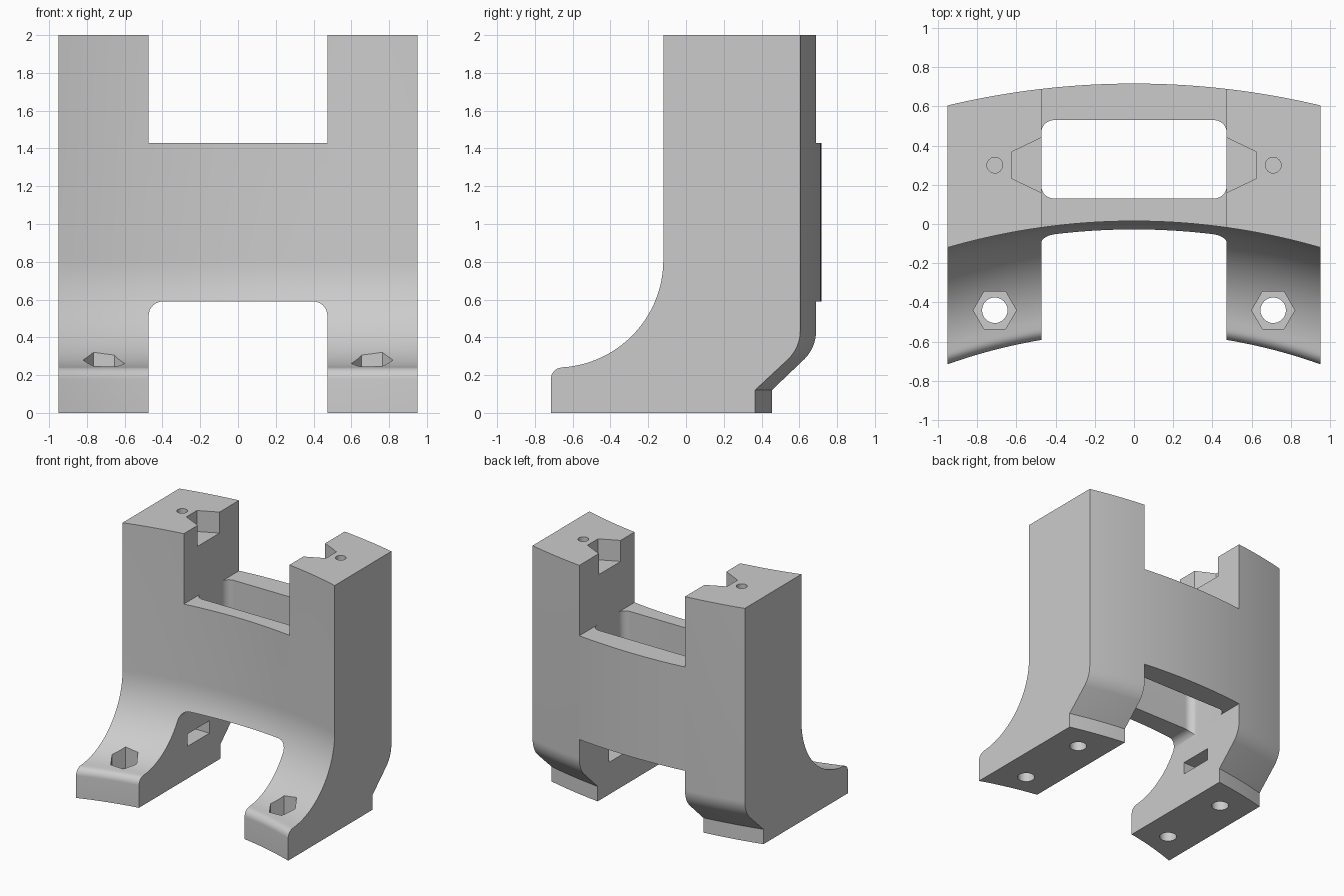
import bpy, bmesh, math
from mathutils import Vector

if "Cube" in bpy.data.objects:
    bpy.data.objects.remove(bpy.data.objects["Cube"])

CY = -3.395          # centre of the plan curve (x = 0)
HW = 0.95            # half width
IN = 0.473           # half width of the openings


def arc(cx, cy, r, a0, a1, n):
    return [(cx + r * math.cos(math.radians(a0 + (a1 - a0) * i / n)),
             cy + r * math.sin(math.radians(a0 + (a1 - a0) * i / n))) for i in range(n + 1)]


def make(name, bm):
    bmesh.ops.recalc_face_normals(bm, faces=bm.faces)
    me = bpy.data.meshes.new(name)
    bm.to_mesh(me)
    bm.free()
    ob = bpy.data.objects.new(name, me)
    bpy.context.collection.objects.link(ob)
    return ob


def prism(name, pts, lo, hi, axis):
    """Extrude a 2D outline along z (outline in x, y) or along y (outline in x, z)."""
    bm = bmesh.new()
    put = (lambda p, t: (p[0], p[1], t)) if axis == 'z' else (lambda p, t: (p[0], t, p[1]))
    a = [bm.verts.new(put(p, lo)) for p in pts]
    b = [bm.verts.new(put(p, hi)) for p in pts]
    bm.faces.new(a)
    bm.faces.new(b)
    for i in range(len(pts)):
        j = (i + 1) % len(pts)
        bm.faces.new((a[i], a[j], b[j], b[i]))
    return make(name, bm)


def rect(x0, y0, x1, y1):
    return [(x0, y0), (x1, y0), (x1, y1), (x0, y1)]


def circle(x, y, r, n=32, start=0):
    return arc(x, y, r, start, start + 360, n)[:-1]


# Body: side profile at the outer edge, swept along the curved plan
profile = [(-0.715, 0.0)]
profile += arc(-0.655, 0.18, 0.06, 180, 95, 8)
profile += arc(-0.69, 0.81, 0.57, 274, 360, 28)
profile += [(-0.12, 2.0), (0.605, 2.0)]
profile += arc(0.395, 0.435, 0.21, 0, -45, 10)
profile += [(0.365, 0.12), (0.365, 0.0)]
bm = bmesh.new()
cols = []
N = 48
for i in range(N + 1):
    x = -HW + 2 * HW * i / N
    col = []
    for y, z in profile:
        r2 = HW ** 2 + (y - CY) ** 2
        col.append(bm.verts.new((x, math.sqrt(r2 - x * x) + CY, z)))
    cols.append(col)
for a, b in zip(cols, cols[1:]):
    for k in range(len(profile)):
        m = (k + 1) % len(profile)
        bm.faces.new((a[k], a[m], b[m], b[k]))
bm.faces.new(cols[0])
bm.faces.new(cols[-1])
body = make("bracket_body", bm)

cutters = []
# Upper opening between the towers
cutters.append(prism("upper_gap", rect(-IN, 1.43, IN, 2.5), -1.5, 1.5, 'y'))
# Lower opening between the legs: rounded at the front wall, square at the back wall
R = 0.075
arch = [(-IN, -0.5), (IN, -0.5)]
arch += arc(IN - R, 0.59 - R, R, 0, 90, 8) + arc(-IN + R, 0.59 - R, R, 90, 180, 8)
cutters.append(prism("lower_gap_front", arch, -1.5, 0.33, 'y'))
cutters.append(prism("lower_gap_back", rect(-IN, -0.5, IN, 0.59), 0.3, 1.5, 'y'))
# Vertical pocket with rounded corners
x0, y0, y1, r = IN - 0.065, 0.13 + 0.065, 0.53 - 0.065, 0.065
pocket = (arc(x0, y0, r, -90, 0, 8) + arc(x0, y1, r, 0, 90, 8)
          + arc(-x0, y1, r, 90, 180, 8) + arc(-x0, y0, r, 180, 270, 8))
cutters.append(prism("pocket", pocket, 0.3, 1.8, 'z'))

for s in (-1, 1):
    # Tapered notch in the top of each tower
    notch = [(s * 0.4, 0.475), (s * IN, 0.44), (s * 0.625, 0.367),
             (s * 0.625, 0.233), (s * IN, 0.16), (s * 0.4, 0.125)]
    cutters.append(prism("top_notch", notch, 1.83, 2.5, 'z'))
    cutters.append(prism("top_hole", circle(s * 0.71, 0.3, 0.04, 24), 1.6, 2.5, 'z'))
    # Front bolt hole with hexagonal recess
    cutters.append(prism("front_hex", circle(s * 0.71, -0.44, 0.11, 6), 0.15, 0.8, 'z'))
    cutters.append(prism("front_hole", circle(s * 0.71, -0.44, 0.065), -0.3, 0.5, 'z'))
    # Rear bolt hole with side nut slot
    slot = [(s * 0.4, 0.03), (s * 0.71, 0.03), (s * 0.83, 0.10),
            (s * 0.83, 0.24), (s * 0.71, 0.31), (s * 0.4, 0.31)]
    cutters.append(prism("nut_slot", slot, 0.26, 0.36, 'z'))
    cutters.append(prism("rear_hole", circle(s * 0.71, 0.18, 0.065), -0.3, 0.3, 'z'))

bpy.context.view_layer.objects.active = body
body.select_set(True)
for c in cutters:
    mod = body.modifiers.new(c.name, 'BOOLEAN')
    mod.operation = 'DIFFERENCE'
    mod.solver = 'EXACT'
    mod.object = c
    bpy.ops.object.modifier_apply(modifier=mod.name)
    bpy.data.objects.remove(c, do_unlink=True)

grey = bpy.data.materials.new("plain_grey")
grey.diffuse_color = (0.6, 0.6, 0.6, 1)
grey.use_nodes = True
grey.node_tree.nodes["Principled BSDF"].inputs["Base Color"].default_value = grey.diffuse_color
body.data.materials.clear()
body.data.materials.append(grey)
bpy.ops.object.shade_smooth_by_angle(angle=math.radians(30))
